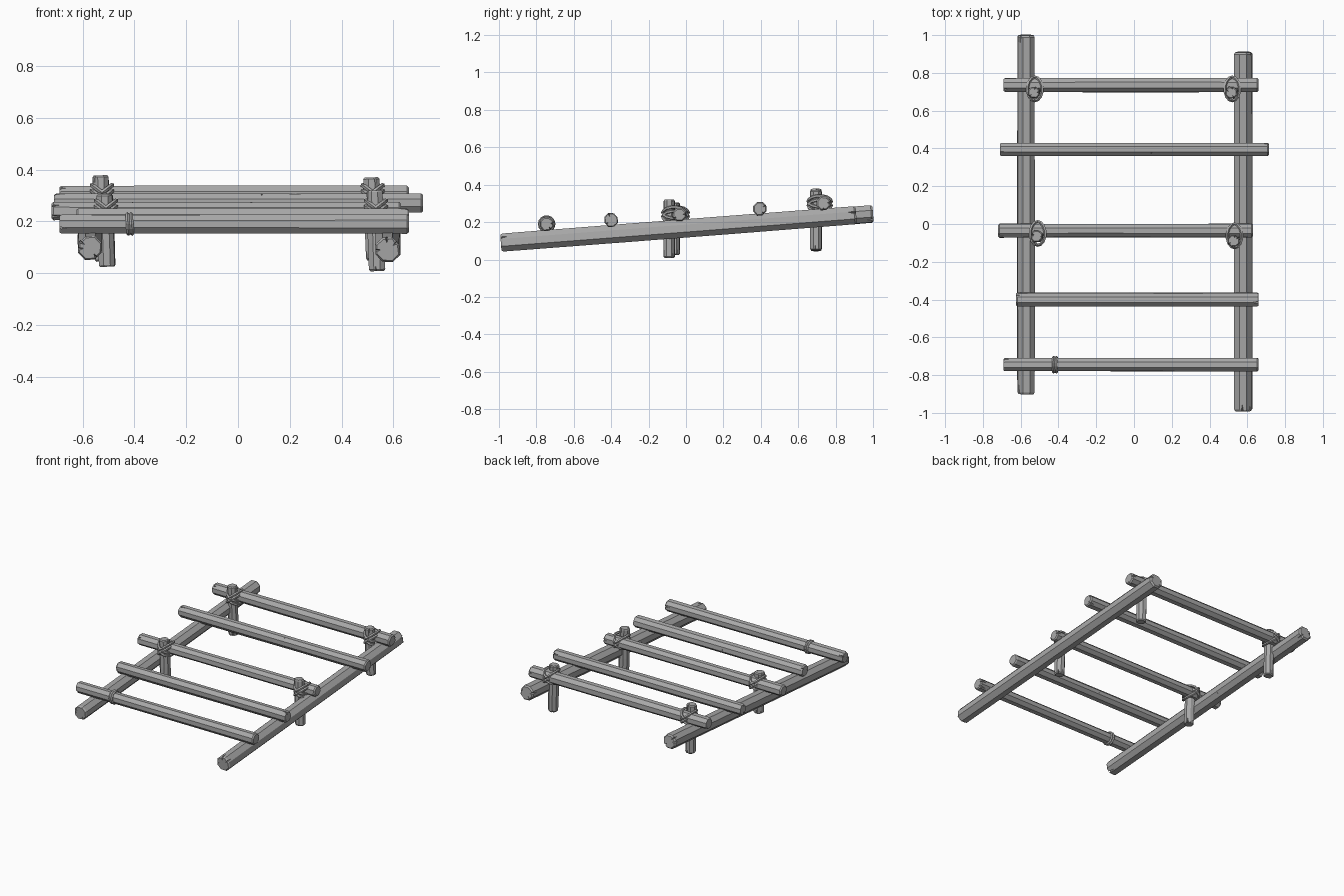
import bpy, bmesh, math, random
from mathutils import Vector, Matrix

random.seed(4)
if "Cube" in bpy.data.objects:
    bpy.data.objects.remove(bpy.data.objects["Cube"], do_unlink=True)

grey = bpy.data.materials.new("weathered grey")
grey.use_nodes = True
COLOUR = (0.4, 0.4, 0.4, 1)
grey.diffuse_color = COLOUR
grey.node_tree.nodes["Principled BSDF"].inputs["Base Color"].default_value = COLOUR


def make_object(name, bm):
    bmesh.ops.recalc_face_normals(bm, faces=bm.faces)
    mesh = bpy.data.meshes.new(name)
    bm.to_mesh(mesh)
    bm.free()
    mesh.materials.append(grey)
    obj = bpy.data.objects.new(name, mesh)
    bpy.context.collection.objects.link(obj)
    return obj


def frame(start, end):
    """Matrix whose local z runs from start to end."""
    axis = end - start
    rot = axis.to_track_quat('Z', 'Y').to_matrix().to_4x4()
    return Matrix.Translation(start) @ rot, axis.length


def loft(bm, rings):
    """Skin a list of rings and cap both ends."""
    loops = [[bm.verts.new(p) for p in ring] for ring in rings]
    n = len(loops[0])
    for a, b in zip(loops, loops[1:]):
        for i in range(n):
            bm.faces.new((a[i], a[(i + 1) % n], b[(i + 1) % n], b[i]))
    bm.faces.new(loops[0][::-1])
    bm.faces.new(loops[-1])


def wedge(bm, place, radius, angle, at, half_width, reach, depth):
    """Diamond-shaped splitting wedge sunk into a log's side."""
    turn = Matrix.Rotation(angle, 4, 'Z')
    inner = radius - depth
    points = [(radius * 1.4, half_width * 2, at), (radius * 1.4, -half_width * 2, at),
              (radius * 1.4, 0, at + reach), (radius * 1.4, 0, at - reach), (inner, 0, at)]
    v = [bm.verts.new(place @ turn @ Vector(p)) for p in points]
    for a, b in ((0, 2), (2, 1), (1, 3), (3, 0)):
        bm.faces.new((v[a], v[b], v[4]))
    bm.faces.new((v[0], v[3], v[1], v[2]))


def log(name, start, end, radius, sides=8, splits=2):
    """Hewn log with chamfered, split ends and small side nicks."""
    start, end = Vector(start), Vector(end)
    place, length = frame(start, end)
    wobble = [random.uniform(0.94, 1.06) for _ in range(sides)]
    chamfer = radius * 0.2
    stations = [(0, 0.84), (chamfer, 1.0), (length * 0.35, 1.0),
                (length * 0.65, 1.0), (length - chamfer, 1.0), (length, 0.84)]
    rings = []
    for t, scale in stations:
        drift = random.uniform(0.97, 1.03) * scale * radius
        ring = []
        for i in range(sides):
            a = math.tau * (i + 0.5) / sides
            r = drift * wobble[i]
            ring.append(place @ Vector((r * math.cos(a), r * math.sin(a), t)))
        rings.append(ring)
    bm = bmesh.new()
    loft(bm, rings)
    obj = make_object(name, bm)

    # Cut the splits at both ends and one nick along the side
    cuts = bmesh.new()
    for t in (0, length):
        for k in range(splits):
            angle = math.tau * (k / splits) + random.uniform(0, 2.5)
            wedge(cuts, place, radius, angle, t, radius * 0.13,
                  radius * random.uniform(1.2, 2.4), radius * 0.5)
    wedge(cuts, place, radius, random.uniform(0, math.tau),
          length * random.uniform(0.3, 0.7), radius * 0.3, radius * 0.25, radius * 0.25)
    cutter = make_object(name + "_cutter", cuts)
    cutter.hide_render = True
    mod = obj.modifiers.new("splits", 'BOOLEAN')
    mod.operation, mod.solver, mod.object = 'DIFFERENCE', 'EXACT', cutter
    mod.use_self = True
    graph = bpy.context.evaluated_depsgraph_get()
    carved = bpy.data.meshes.new_from_object(obj.evaluated_get(graph))
    obj.modifiers.clear()
    obj.data = carved
    bpy.data.objects.remove(cutter, do_unlink=True)
    return obj


def rope_loop(bm, centre, normal, long_axis, a, b, thick, sides=5, steps=14):
    """Closed oval rope turn around a joint."""
    n = Vector(normal).normalized()
    u = Vector(long_axis)
    u = (u - n * u.dot(n)).normalized()
    w = n.cross(u)
    loops = []
    for s in range(steps):
        t = math.tau * s / steps
        out = u * math.cos(t) + w * math.sin(t)
        mid = Vector(centre) + u * a * math.cos(t) + w * b * math.sin(t)
        loops.append([bm.verts.new(mid + thick * (out * math.cos(q) + n * math.sin(q)))
                      for q in (math.tau * i / sides for i in range(sides))])
    for s in range(steps):
        p, q = loops[s], loops[(s + 1) % steps]
        for i in range(sides):
            j = (i + 1) % sides
            bm.faces.new((p[i], p[j], q[j], q[i]))


def rail_height(y):
    return 0.168 + 0.0775 * y


# Sloping side rails
for name, x, y0, y1 in (("right_rail", -0.57, -0.9, 1.0), ("left_rail", 0.577, -0.99, 0.91)):
    log(name, (x, y0, rail_height(y0)), (x, y1, rail_height(y1)), 0.051, splits=3)

# Rungs laid across the rails
rungs = [(-0.745, 0.19, -0.69, 0.66), (-0.4, 0.212, -0.625, 0.66), (-0.035, 0.24, -0.72, 0.63),
         (0.395, 0.272, -0.71, 0.715), (0.735, 0.3, -0.69, 0.66)]
for i, (y, z, x0, x1) in enumerate(rungs):
    log(f"rung_{i + 1}", (x0, y, z), (x1, y, z), 0.039)

# Upright posts with diagonal rope lashings
posts = [("middle_right", -0.505, -0.065, 0.025, 0.305, rungs[2]),
         ("middle_left", 0.537, -0.09, 0.008, 0.32, rungs[2]),
         ("back_right", -0.52, 0.695, 0.045, 0.378, rungs[4]),
         ("back_left", 0.525, 0.695, 0.05, 0.37, rungs[4])]
for name, x, y, z0, z1, (ry, rz, _, _) in posts:
    log(name + "_post", (x, y, z0), (x - 0.01, y, z1), 0.033, splits=3)
    bm = bmesh.new()
    joint = Vector((x - 0.005, (y + ry) / 2, rz))
    for lean in (-1, 1):
        for shift in (-0.011, 0.011):
            rope_loop(bm, joint + Vector((0, 0, shift)), (lean * 0.75, 0, 1),
                      (0, 1, 0), 0.062, 0.05, 0.009)
    make_object(name + "_lashing", bm)

# Rope band around the front rung
bm = bmesh.new()
y, z = rungs[0][:2]
for shift in (-0.007, 0.007):
    rope_loop(bm, (-0.418 + shift, y, z), (1, 0, 0.06), (0, 1, 0), 0.039, 0.039, 0.008)
make_object("front_rung_band", bm)
